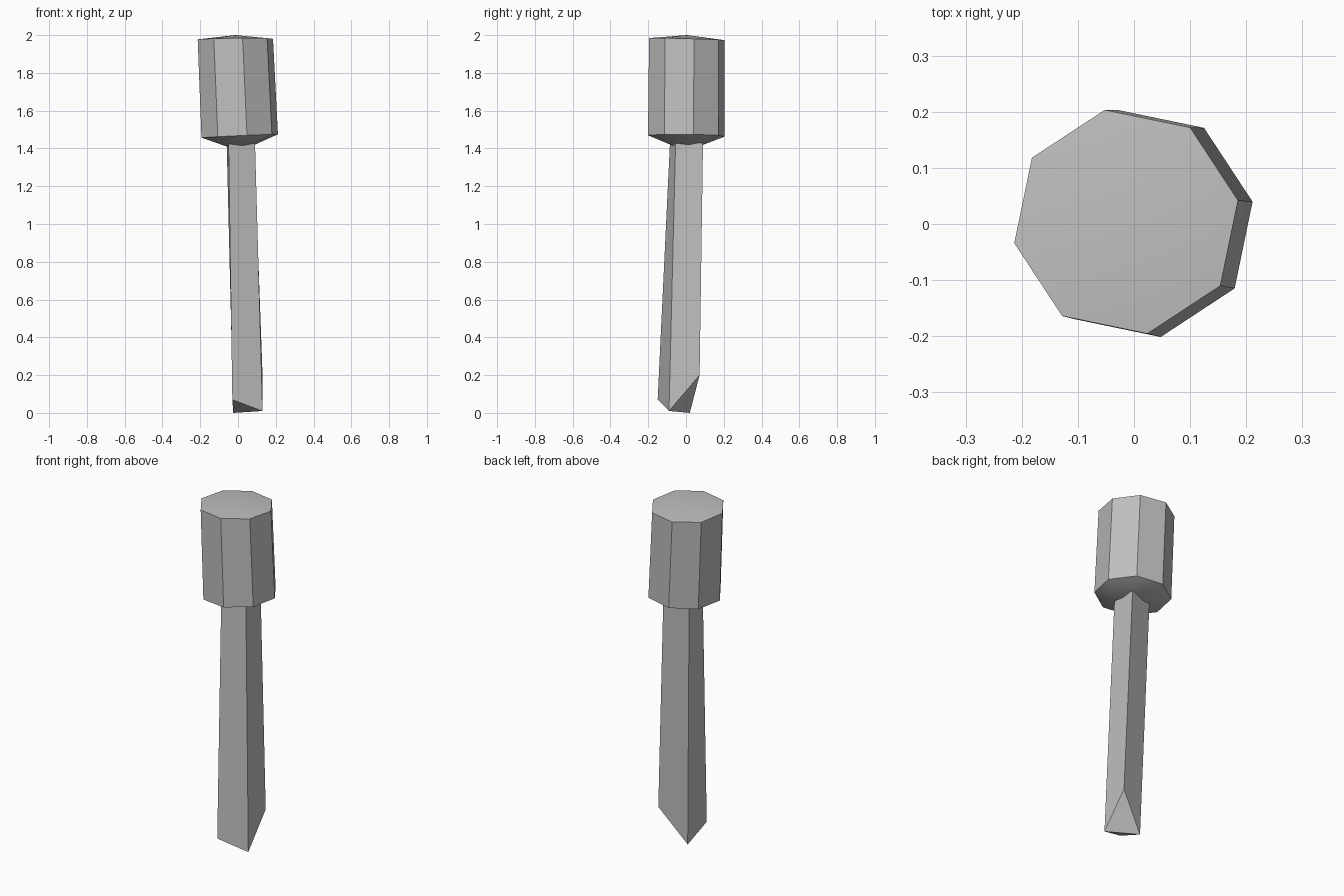
import bpy, bmesh
from math import radians, cos, sin

cube = bpy.data.objects.get("Cube")
if cube:
    bpy.data.objects.remove(cube, do_unlink=True)

grey = bpy.data.materials.new("plain_grey")
grey.use_nodes = True
GREY = (0.52, 0.52, 0.52, 1)
grey.diffuse_color = GREY
grey.node_tree.nodes["Principled BSDF"].inputs["Base Color"].default_value = GREY


def make_object(name, bm, smooth):
    bmesh.ops.recalc_face_normals(bm, faces=bm.faces[:])
    mesh = bpy.data.meshes.new(name)
    bm.to_mesh(mesh)
    bm.free()
    mesh.materials.append(grey)
    obj = bpy.data.objects.new(name, mesh)
    bpy.context.collection.objects.link(obj)
    if smooth:
        bpy.ops.object.select_all(action="DESELECT")
        obj.select_set(True)
        bpy.context.view_layer.objects.active = obj
        bpy.ops.object.shade_smooth_by_angle(angle=radians(30))
    return obj


def bridge(bm, lower, upper):
    n = len(lower)
    for i in range(n):
        j = (i + 1) % n
        bm.faces.new((lower[i], lower[j], upper[j], upper[i]))


def cap(bm, ring, apex):
    tip = bm.verts.new(apex)
    for i in range(len(ring)):
        bm.faces.new((ring[i], ring[(i + 1) % len(ring)], tip))


def octagon(bm, centre, radius, slope_x, slope_y):
    """Eight-sided ring, leaning by the given slopes."""
    cx, cy, cz = centre
    ring = []
    for i in range(8):
        a = radians(10.8 + 45 * i)
        dx, dy = radius * cos(a), radius * sin(a)
        ring.append(bm.verts.new((cx + dx, cy + dy, cz + slope_x * dx + slope_y * dy)))
    return ring


# Leaning eight-sided head with a shallow crown and a conical underside
bm = bmesh.new()
bottom = octagon(bm, (0.009, 0.001, 1.466), 0.206, 0.045, -0.01)
top = octagon(bm, (-0.014, 0.004, 1.979), 0.203, 0.012, -0.025)
bridge(bm, bottom, top)
cap(bm, top, (-0.014, 0.004, 2.0))
cap(bm, bottom, (0.011, 0.001, 1.385))
make_object("head", bm, True)

# Four-sided shaft, cut to a bevelled tip by two triangular faces
bm = bmesh.new()
foot = [bm.verts.new(p) for p in (
    (-0.03, -0.15, 0.07), (0.13, -0.09, 0.01), (0.13, 0.072, 0.2), (-0.025, 0.02, 0))]
neck = [bm.verts.new(p) for p in (
    (-0.05, -0.085, 1.43), (0.09, -0.055, 1.43), (0.085, 0.09, 1.43), (-0.06, 0.057, 1.43))]
bridge(bm, foot, neck)
bm.faces.new(neck)
front_left, front_right, back_right, back_left = foot
bm.faces.new((front_left, back_left, front_right))
bm.faces.new((front_right, back_left, back_right))
make_object("shaft", bm, False)
